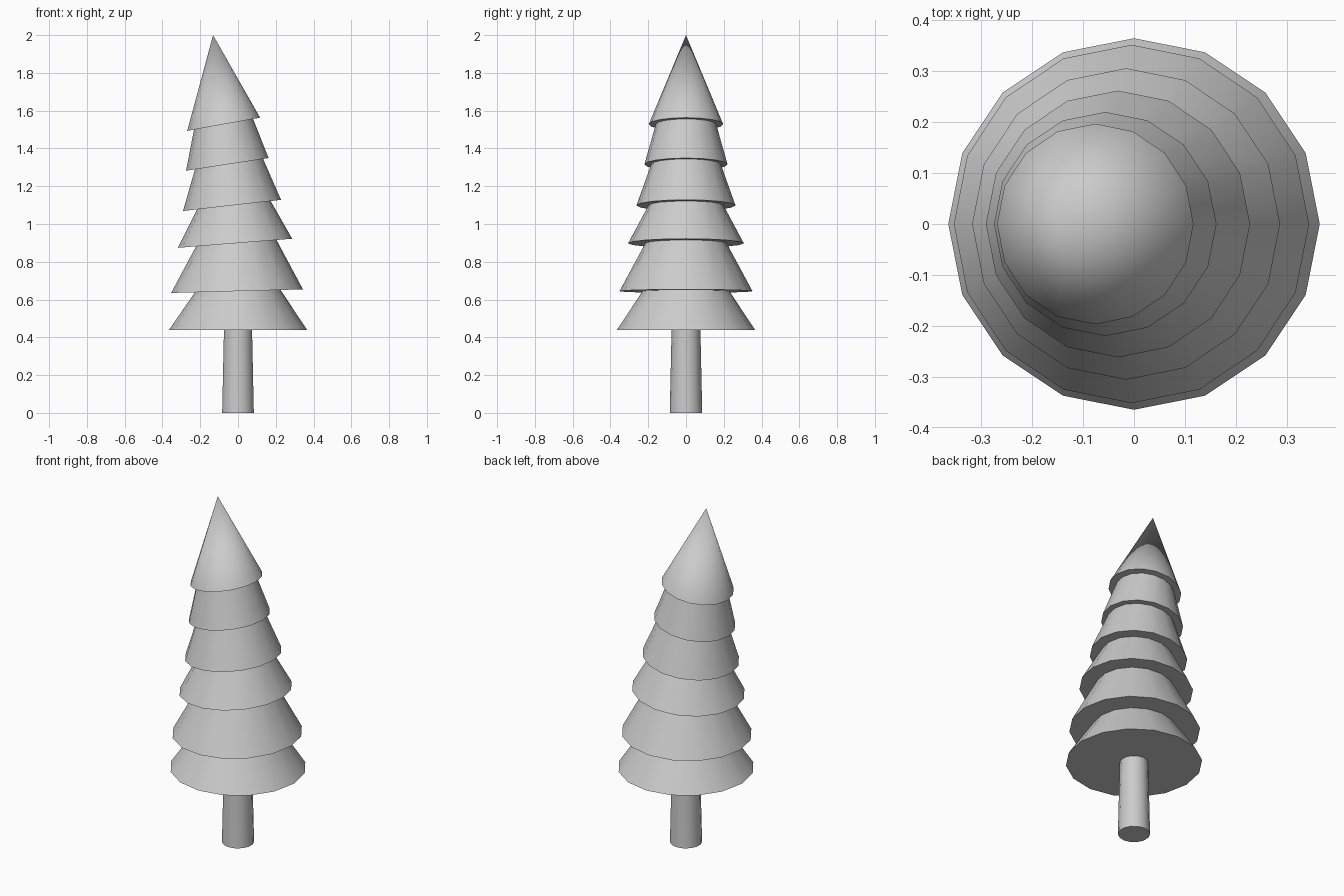
import bpy, bmesh, math

cube = bpy.data.objects.get("Cube")
if cube:
    bpy.data.objects.remove(cube, do_unlink=True)

grey = bpy.data.materials.new("light grey")
grey.use_nodes = True
colour = (0.6, 0.6, 0.6, 1)
grey.diffuse_color = colour
grey.node_tree.nodes["Principled BSDF"].inputs["Base Color"].default_value = colour


def ring(bm, sides, x, z, radius, half_x, slope=0.0):
    """Ring of vertices in a plane that rises with x by the slope."""
    verts = []
    for i in range(sides):
        a = math.pi / 2 + math.tau * i / sides
        dx = half_x * math.cos(a)
        verts.append(bm.verts.new((x + dx, radius * math.sin(a), z + slope * dx)))
    return verts


def bridge(bm, low, high):
    n = len(low)
    for i in range(n):
        j = (i + 1) % n
        bm.faces.new((low[i], low[j], high[j], high[i]))


def finish(bm, name):
    bmesh.ops.recalc_face_normals(bm, faces=bm.faces)
    mesh = bpy.data.meshes.new(name)
    bm.to_mesh(mesh)
    bm.free()
    mesh.materials.append(grey)
    obj = bpy.data.objects.new(name, mesh)
    bpy.context.collection.objects.link(obj)
    bpy.ops.object.select_all(action="DESELECT")
    obj.select_set(True)
    bpy.context.view_layer.objects.active = obj
    bpy.ops.object.shade_smooth_by_angle(angle=math.radians(35))
    return obj


# Trunk: slightly tapered cylinder
bm = bmesh.new()
foot = ring(bm, 14, 0, 0, 0.086, 0.086)
top = ring(bm, 14, 0, 0.45, 0.076, 0.076)
bridge(bm, foot, top)
bm.faces.new(foot)
bm.faces.new(top)
finish(bm, "trunk")

# Foliage: rim of each tier as left x, left z, right x, right z, y radius,
# then left x, right x and y radius of the neck below that rim
tiers = [
    (-0.365, 0.44, 0.365, 0.44, 0.365, None),
    (-0.354, 0.635, 0.344, 0.654, 0.352, (-0.228, 0.226, 0.23)),
    (-0.318, 0.874, 0.287, 0.922, 0.306, (-0.222, 0.204, 0.215)),
    (-0.291, 1.069, 0.228, 1.128, 0.262, (-0.217, 0.173, 0.198)),
    (-0.275, 1.282, 0.162, 1.349, 0.22, (-0.228, 0.133, 0.184)),
    (-0.269, 1.493, 0.117, 1.563, 0.197, (-0.233, 0.08, 0.16)),
]
bm = bmesh.new()
rim = None
for left, z_left, right, z_right, radius, neck in tiers:
    slope = (z_right - z_left) / (right - left)
    x = (left + right) / 2
    z = (z_left + z_right) / 2
    new_rim = ring(bm, 16, x, z, radius, (right - left) / 2, slope)
    if neck:
        nx = (neck[0] + neck[1]) / 2
        inner = ring(bm, 16, nx, z + slope * (nx - x), neck[2],
                     (neck[1] - neck[0]) / 2, slope)
        bridge(bm, rim, inner)
        bridge(bm, inner, new_rim)
    else:
        bm.faces.new(new_rim)
    rim = new_rim

# Leaning tip
tip = bm.verts.new((-0.132, 0, 2))
for i in range(len(rim)):
    bm.faces.new((rim[i], rim[(i + 1) % len(rim)], tip))
finish(bm, "foliage")
